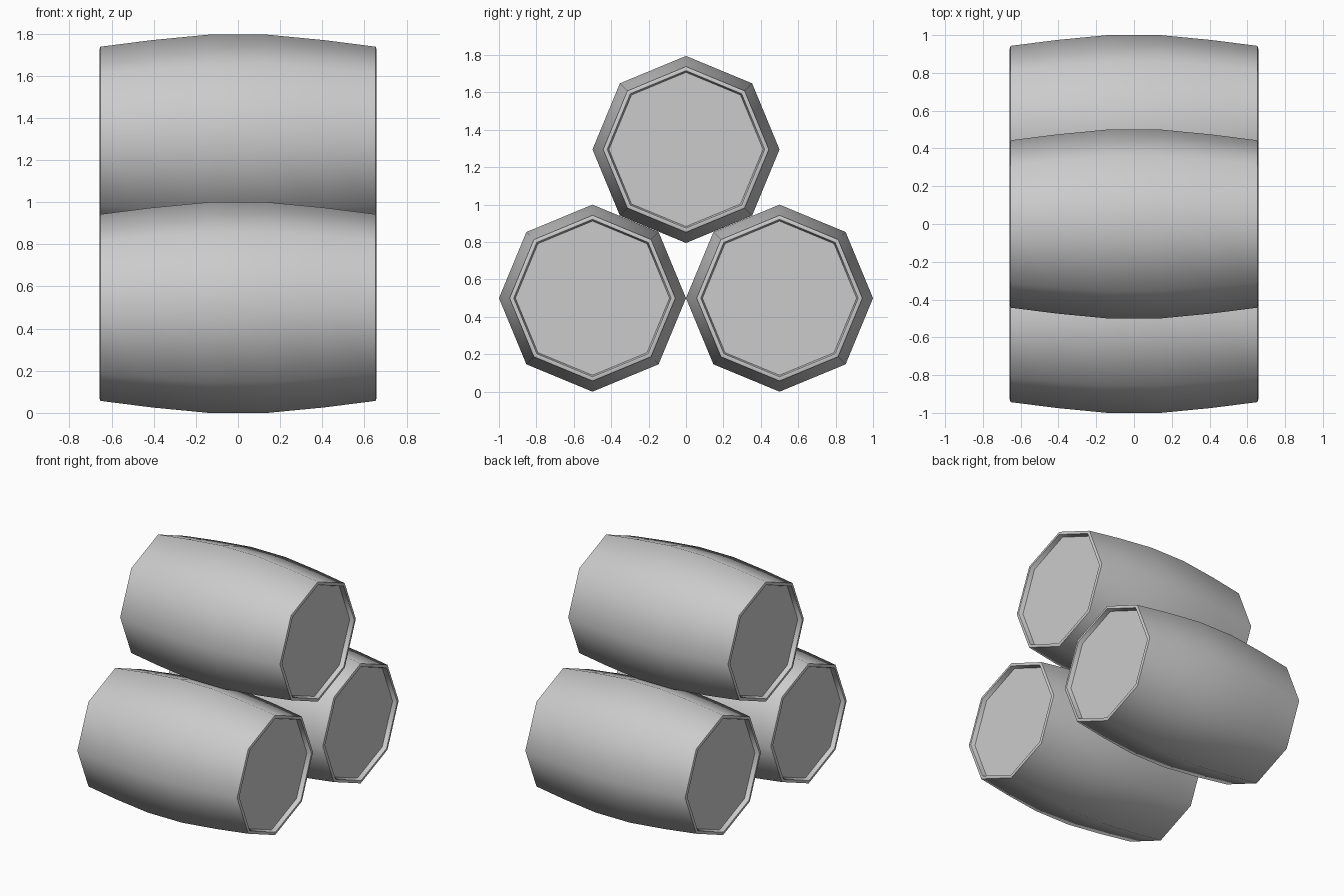
import bpy, bmesh
from math import pi, sin, cos, radians

if "Cube" in bpy.data.objects:
    bpy.data.objects.remove(bpy.data.objects["Cube"])

SIDES = 8
# Half profile (x, radius): belly, shoulder, rim, recessed lid
HALF = [(0.14, 0.5), (0.41, 0.474), (0.653, 0.443), (0.658, 0.429),
        (0.656, 0.421), (0.625, 0.412)]
PROFILE = [(-x, r) for x, r in reversed(HALF)] + HALF

# Mid-grey surface
grey = bpy.data.materials.new("mid_grey")
grey.diffuse_color = (0.57, 0.57, 0.57, 1)
grey.use_nodes = True
grey.node_tree.nodes["Principled BSDF"].inputs["Base Color"].default_value = grey.diffuse_color


def make_barrel(name, y, z):
    bm = bmesh.new()
    rings = []
    for x, r in PROFILE:
        rings.append([bm.verts.new((x, r * cos(2 * pi * i / SIDES), r * sin(2 * pi * i / SIDES)))
                      for i in range(SIDES)])
    # Staves and rims
    for a, b in zip(rings, rings[1:]):
        for i in range(SIDES):
            j = (i + 1) % SIDES
            bm.faces.new((a[i], a[j], b[j], b[i]))
    # Lids
    bm.faces.new(rings[0])
    bm.faces.new(rings[-1])
    bmesh.ops.recalc_face_normals(bm, faces=bm.faces)
    mesh = bpy.data.meshes.new(name)
    bm.to_mesh(mesh)
    bm.free()
    mesh.materials.append(grey)
    obj = bpy.data.objects.new(name, mesh)
    obj.location = (0, y, z)
    bpy.context.collection.objects.link(obj)
    bpy.ops.object.select_all(action='DESELECT')
    obj.select_set(True)
    bpy.context.view_layer.objects.active = obj
    bpy.ops.object.shade_smooth_by_angle(angle=radians(50))


# Stack of three barrels lying on their sides
make_barrel("barrel_front", -0.5, 0.5)
make_barrel("barrel_back", 0.5, 0.5)
make_barrel("barrel_top", 0.0, 1.295)
